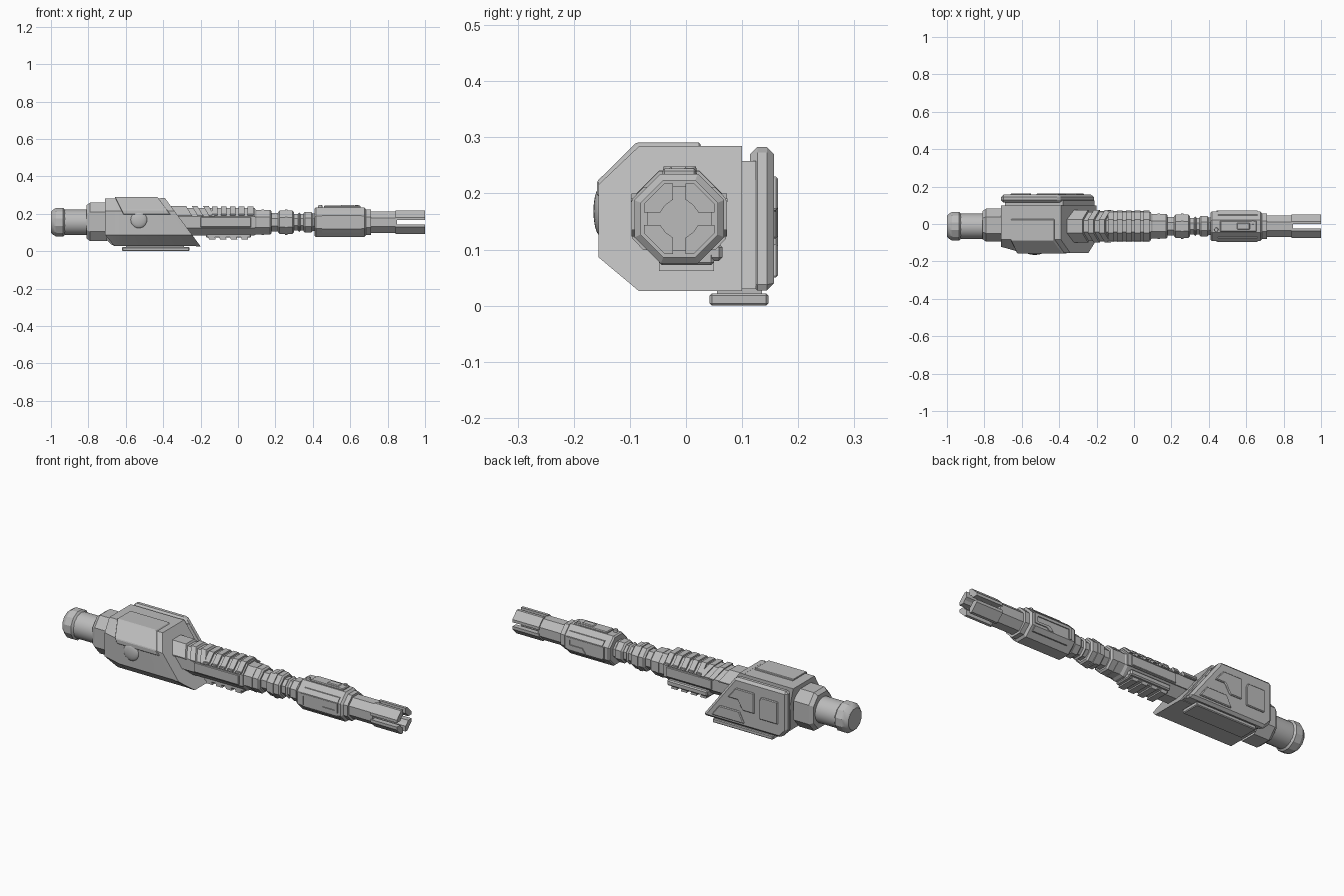
import bpy, bmesh, math
from mathutils import Vector

cube = bpy.data.objects.get("Cube")
if cube:
    bpy.data.objects.remove(cube, do_unlink=True)

AY, AZ = -0.012, 0.155          # barrel axis

gunmetal = bpy.data.materials.new("gunmetal_grey")
gunmetal.use_nodes = True
GREY = (0.5, 0.5, 0.5, 1)
gunmetal.diffuse_color = GREY
gunmetal.node_tree.nodes["Principled BSDF"].inputs["Base Color"].default_value = GREY


def finish(name, bm, bevel=0, smooth=None):
    bmesh.ops.recalc_face_normals(bm, faces=bm.faces)
    mesh = bpy.data.meshes.new(name)
    bm.to_mesh(mesh)
    bm.free()
    obj = bpy.data.objects.new(name, mesh)
    bpy.context.collection.objects.link(obj)
    mesh.materials.append(gunmetal)
    if bevel:
        mod = obj.modifiers.new("bevel", 'BEVEL')
        mod.width, mod.segments, mod.limit_method = bevel, 1, 'ANGLE'
    if smooth:
        bpy.ops.object.select_all(action='DESELECT')
        obj.select_set(True)
        bpy.context.view_layer.objects.active = obj
        bpy.ops.object.shade_smooth_by_angle(angle=math.radians(smooth))
    return obj


def loft(name, loops, **kw):
    """Skin closed loops of equal length and cap both ends."""
    bm = bmesh.new()
    rings = [[bm.verts.new(p) for p in loop] for loop in loops]
    n = len(rings[0])
    for a, b in zip(rings, rings[1:]):
        for i in range(n):
            j = (i + 1) % n
            bm.faces.new((a[i], a[j], b[j], b[i]))
    bm.faces.new(rings[0])
    bm.faces.new(rings[-1])
    return finish(name, bm, **kw)


def box(name, x, y, z, lean=0, **kw):
    """Box from ranges; lean shifts its bottom edge along x."""
    loops = [[(e + lean, y[0], z[0]), (e + lean, y[1], z[0]), (e, y[1], z[1]), (e, y[0], z[1])] for e in x]
    return loft(name, loops, **kw)


def plate(name, outline, y0, y1, **kw):
    """Outline in x and z, given thickness along y."""
    return loft(name, [[(x, y, z) for x, z in outline] for y in (y0, y1)], **kw)


def turned(name, profile, sides=8, **kw):
    """Loft of (x, flat radius) rings round the barrel axis."""
    k = 1 / math.cos(math.pi / sides)
    angles = [(i + 0.5) * math.tau / sides for i in range(sides)]
    return loft(name, [[(x, AY + r * k * math.cos(a), AZ + r * k * math.sin(a)) for a in angles]
                       for x, r in profile], **kw)


def front_x(z):
    return -0.39 + (0.283 - z) * 0.74


# Main housing: faceted section with a raked front
section = [(0.1, 0.027), (0.1, 0.283), (-0.082, 0.283), (-0.153, 0.215), (-0.153, 0.087), (-0.082, 0.027)]
rear = [(-0.66 if z < 0.05 else -0.71, max(y, -0.122) if abs(z - 0.15) < 0.1 else y, z) for y, z in section]
loft("housing", [rear, [(-0.6, y, z) for y, z in section],
                 [(front_x(z), y, z) for y, z in section]], smooth=25)

# Raised cover wrapped over the upper chamfer
wrap = [(0.03, 0.27), (0.025, 0.291), (-0.088, 0.291), (-0.159, 0.221), (-0.159, 0.195), (-0.1, 0.195)]
loft("top_cover", [[(-0.66 + (0.291 - z) * 0.5, y, z) for y, z in wrap],
                   [(front_x(z) - 0.035, y, z) for y, z in wrap]], bevel=0.003)

# Lip along the raked front edge
lip = [(y * 1.02 if y < 0 else y, 0.155 + (z - 0.155) * 1.01) for y, z in section]
loft("front_lip", [[(front_x(z) + d, y, z) for y, z in lip] for d in (-0.025, 0)])

# Round boss on the front side
bm = bmesh.new()
bmesh.ops.create_uvsphere(bm, u_segments=20, v_segments=10, radius=1)
for v in bm.verts:
    v.co = Vector((-0.53, -0.151, 0.168)) + Vector((v.co.x * 0.045, v.co.y * 0.014, v.co.z * 0.045))
finish("side_boss", bm, smooth=40)

# Back side plate with raised panels
plate("plate_spacer", [(-0.69, 0.06), (-0.69, 0.258), (-0.38, 0.258), (-0.21, 0.03), (-0.65, 0.03)], 0.095, 0.125)
plate("side_plate", [(-0.71, 0.07), (-0.71, 0.283), (-0.4, 0.283), (-0.205, 0.027), (-0.67, 0.027)],
      0.114, 0.157, bevel=0.013)
panels = {
    "rear_panel": [(-0.66, 0.1), (-0.66, 0.22), (-0.56, 0.22), (-0.55, 0.2), (-0.55, 0.1)],
    "middle_panel": [(-0.52, 0.12), (-0.52, 0.23), (-0.41, 0.23), (-0.36, 0.17), (-0.42, 0.17), (-0.45, 0.12)],
    "front_panel": [(-0.46, 0.05), (-0.43, 0.11), (-0.31, 0.11), (-0.265, 0.05)],
}
for name, outline in panels.items():
    plate(name, outline, 0.15, 0.164, bevel=0.004)

# Rail under the side plate
box("under_rail", (-0.62, -0.26), (0.042, 0.147), (0, 0.022), bevel=0.004)
box("under_rail_neck", (-0.6, -0.29), (0.055, 0.135), (0.015, 0.04))

# Rear collar and stock knob
collar = [(1, 0.5), (0.5, 1), (-0.5, 1), (-1, 0.5), (-1, -0.5), (-0.5, -1), (0.5, -1), (1, -0.5)]
loft("rear_collar", [[(x, -0.006 + a * 0.088 * s, 0.157 + b * 0.103 * s) for a, b in collar]
                     for x, s in ((-0.81, 0.86), (-0.79, 1), (-0.7, 1))])
turned("rear_tube", [(-0.94, 0.068), (-0.8, 0.068)], sides=24, smooth=30)
turned("rear_knob", [(-1, 0.056), (-0.99, 0.066), (-0.972, 0.077), (-0.935, 0.077), (-0.925, 0.066)],
       sides=12, smooth=25)

# Receiver: eight-sided core with ribs over its upper half
turned("receiver", [(-0.45, 0.072), (0.085, 0.072), (0.1, 0.064)])
T = 0.414


def upper_rib(name, x0, x1, r, low, lean):
    pts = [(r, low), (r, T * r), (T * r, r), (-T * r, r), (-r, T * r), (-r, low)]
    loft(name, [[(x - lean * b, AY + a, AZ + b) for a, b in pts] for x in (x0, x1)])


upper_rib("receiver_shell", -0.4, 0.09, 0.076, -0.031, 0)
for i, (x0, x1) in enumerate([(-0.33, -0.225), (-0.195, -0.165), (-0.135, -0.105)]):
    upper_rib(f"slanted_rib_{i}", x0, x1, 0.086, 0.03, 0.6)
for i in range(5):
    x = -0.14 + i * 0.048
    upper_rib(f"straight_rib_{i}", x, x + 0.03, 0.085, 0.045, 0)
for side in (-1, 1):
    y = AY + side * 0.078
    box("receiver_side_strip", (-0.2, 0.07), (y - 0.004, y + 0.004), (0.128, 0.182), bevel=0.003)

# Lower rail with feet
box("lower_rail", (-0.17, 0.07), (-0.048, 0.05), (0.072, 0.095), bevel=0.005)
for i in range(4):
    x = -0.16 + i * 0.058
    box(f"rail_foot_{i}", (x, x + 0.035), (-0.048, 0.05), (0.062, 0.08), lean=0.006)
box("lower_side_rail", (-0.17, 0.07), (0.03, 0.065), (0.08, 0.11), bevel=0.006)

# Stepped barrel
steps = [(0.09, 0.18, 0.065), (0.18, 0.215, 0.049), (0.215, 0.3, 0.062), (0.3, 0.32, 0.045),
         (0.32, 0.335, 0.053), (0.335, 0.35, 0.045), (0.35, 0.4, 0.055), (0.4, 0.415, 0.047)]
for i, (x0, x1, r) in enumerate(steps):
    c = 0.008 if r > 0.05 else 0
    turned(f"barrel_step_{i}", [(x0, r - c), (x0 + c, r), (x1 - c, r), (x1, r - c)] if c else [(x0, r), (x1, r)])
for x0, x1 in ((0.125, 0.14), (0.25, 0.265)):
    turned("barrel_band", [(x0, 0.067), (x1, 0.067)])

# Forward sleeve with raised plates
turned("sleeve", [(0.41, 0.074), (0.418, 0.08), (0.675, 0.08), (0.685, 0.069), (0.71, 0.069)])
box("sleeve_top_plate", (0.46, 0.655), (AY - 0.03, AY + 0.03), (0.23, 0.244), bevel=0.004)
box("sleeve_top_latch", (0.55, 0.62), (AY - 0.018, AY + 0.018), (0.24, 0.248), bevel=0.005)
for x, y in ((0.44, -0.018), (0.635, 0.02)):
    bm = bmesh.new()
    bmesh.ops.create_cone(bm, cap_ends=True, segments=12, radius1=0.012, radius2=0.01, depth=0.02)
    bmesh.ops.translate(bm, verts=bm.verts, vec=(x, AY + y, 0.238))
    finish("sleeve_bolt", bm, smooth=30)
for side in (-1, 1):
    ys = AY + side * 0.077, AY + side * 0.085
    plate("sleeve_side_frame", [(0.44, 0.123), (0.44, 0.187), (0.66, 0.187), (0.66, 0.135), (0.59, 0.135),
                                (0.575, 0.123), (0.55, 0.123), (0.57, 0.147), (0.645, 0.147), (0.645, 0.175),
                                (0.455, 0.175), (0.455, 0.123)], *ys)
    # Bars along the chamfered edges
    for up in (-1, 1):
        pts = [(0.083, 0.03), (0.083, 0.036), (0.064, 0.056), (0.055, 0.056)]
        loft("sleeve_edge_bar", [[(x, AY + side * a, AZ + up * b) for a, b in pts] for x in (0.45, 0.66)])

# Muzzle: neck and four prongs
turned("muzzle_neck", [(0.7, 0.057), (0.85, 0.057)])
r, gap, bore = 0.063, 0.011, 0.034
quarter = [(gap, r), (T * r, r), (r, T * r), (r, gap), (bore, gap), (bore * 0.72, bore * 0.72), (gap, bore)]
for sy in (-1, 1):
    for sz in (-1, 1):
        loft("muzzle_prong", [[(x, AY + sy * a, AZ + sz * b) for a, b in quarter] for x in (0.842, 1)])
